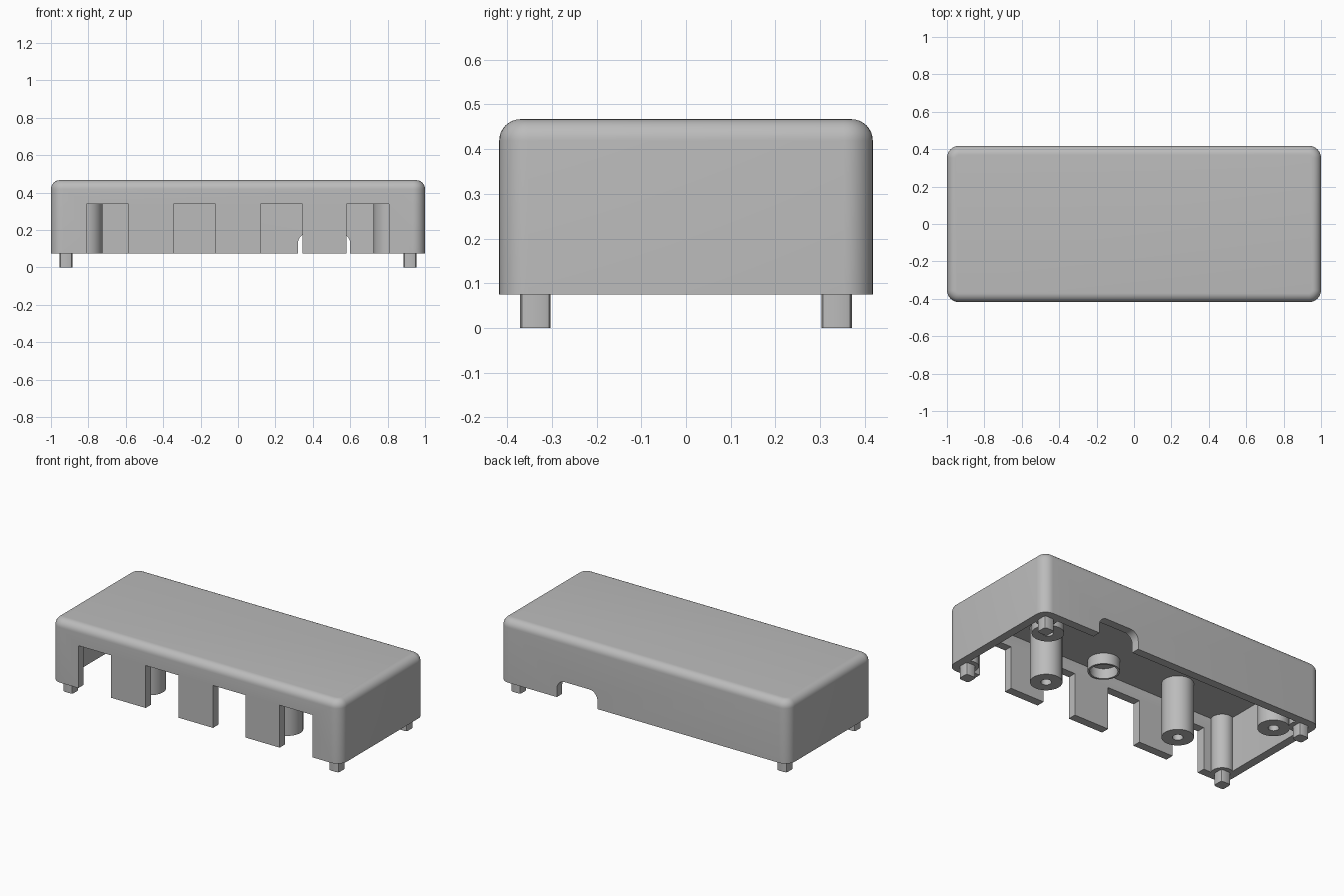
import bpy, bmesh, math

if "Cube" in bpy.data.objects:
    bpy.data.objects.remove(bpy.data.objects["Cube"])

grey = bpy.data.materials.new("plain_grey")
grey.diffuse_color = (0.5, 0.5, 0.5, 1)
grey.use_nodes = True
grey.node_tree.nodes["Principled BSDF"].inputs["Base Color"].default_value = grey.diffuse_color

RIM, TOP, CEIL = 0.075, 0.467, 0.417
HX, HY, WALL = 1.0, 0.418, 0.052


def finish(name, bm, angle=35):
    bmesh.ops.recalc_face_normals(bm, faces=bm.faces[:])
    me = bpy.data.meshes.new(name)
    bm.to_mesh(me)
    bm.free()
    me.materials.append(grey)
    ob = bpy.data.objects.new(name, me)
    bpy.context.collection.objects.link(ob)
    smooth(ob, angle)
    return ob


def smooth(ob, angle=35):
    bpy.ops.object.select_all(action='DESELECT')
    ob.select_set(True)
    bpy.context.view_layer.objects.active = ob
    bpy.ops.object.shade_smooth_by_angle(angle=math.radians(angle))


def rounded_rect(hx, hy, r, n=8):
    pts = []
    for q, (sx, sy) in enumerate([(1, 1), (-1, 1), (-1, -1), (1, -1)]):
        for i in range(n + 1):
            a = math.pi / 2 * (q + i / n)
            pts.append((sx * (hx - r) + r * math.cos(a), sy * (hy - r) + r * math.sin(a)))
    return pts


def skin(bm, rings, closed=False):
    """Join rings of 3D points with quads; cap the ends or close the loop."""
    vs = [[bm.verts.new(p) for p in ring] for ring in rings]
    pairs = list(zip(vs, vs[1:]))
    for a, b in pairs:
        for i in range(len(a)):
            j = (i + 1) % len(a)
            bm.faces.new((a[i], a[j], b[j], b[i]))
    bm.faces.new(vs[0])
    bm.faces.new(vs[-1])


def lathe(name, x, y, profile, n=32):
    bm = bmesh.new()
    skin(bm, [[(x + r * math.cos(2 * math.pi * i / n), y + r * math.sin(2 * math.pi * i / n), z)
               for i in range(n)] for r, z in profile])
    return finish(name, bm)


def ring_at(inset, z, r):
    return [(x, y, z) for x, y in rounded_rect(HX - inset, HY - inset, r)]


# Hollow cover: ceiling, inner wall, rim, outer wall, rounded top edge
R, F = 0.065, 0.048
rings = [ring_at(WALL, CEIL, 0.02), ring_at(WALL, RIM, 0.02), ring_at(0, RIM, R)]
for k in range(9):
    a = math.pi / 2 * k / 8
    inset = F * (1 - math.cos(a))
    rings.append(ring_at(inset, TOP - F + F * math.sin(a), R - inset))
bm = bmesh.new()
skin(bm, rings)
cover = finish("cover", bm)


def cut(target, name, outline, y0, y1):
    """Cut an x-z outline through the target between two depths."""
    bm = bmesh.new()
    skin(bm, [[(x, y, z) for x, z in outline] for y in (y0, y1)])
    cutter = finish(name, bm)
    cutter.hide_render = True
    mod = target.modifiers.new(name, 'BOOLEAN')
    mod.operation, mod.solver, mod.object = 'DIFFERENCE', 'EXACT', cutter
    bpy.context.view_layer.objects.active = target
    bpy.ops.object.modifier_apply(modifier=mod.name)
    bpy.data.objects.remove(cutter)


# Four square openings in the front wall
for cx in (-0.698, -0.233, 0.233, 0.694):
    a, b = cx - 0.113, cx + 0.113
    cut(cover, "front_opening", [(a, 0), (b, 0), (b, 0.34), (a, 0.34)], -0.5, -0.34)

# Round-cornered cable opening in the back wall
cut(cover, "back_opening",
    [(0.46 + x, 0.083 + z) for x, z in rounded_rect(0.14, 0.1, 0.055)], 0.34, 0.5)
smooth(cover)

# Screw posts with blind holes
for sx in (-1, 1):
    for x, y in ((0.815, 0.23), (0.475, -0.19)):
        lathe("screw_post", sx * x, y,
              [(0.09, CEIL + 0.01), (0.09, RIM), (0.03, RIM), (0.03, 0.3)])

    # Corner posts with small locating pins
    for sy in (-1, 1):
        x, y = sx * 0.92, sy * 0.337
        lathe("corner_post", x, y, [(0.064, CEIL + 0.01), (0.064, RIM)])
        bm = bmesh.new()
        skin(bm, [[(x + u, y + v, z) for u, v in rounded_rect(0.034, 0.034, 0.013, 2)]
                  for z in (0, RIM + 0.02)])
        finish("locating_pin", bm)

# Short ring under the ceiling
lathe("ceiling_ring", 0, -0.26,
      [(0.09, CEIL + 0.01), (0.09, 0.35), (0.078, 0.35), (0.078, CEIL - 0.004)])
